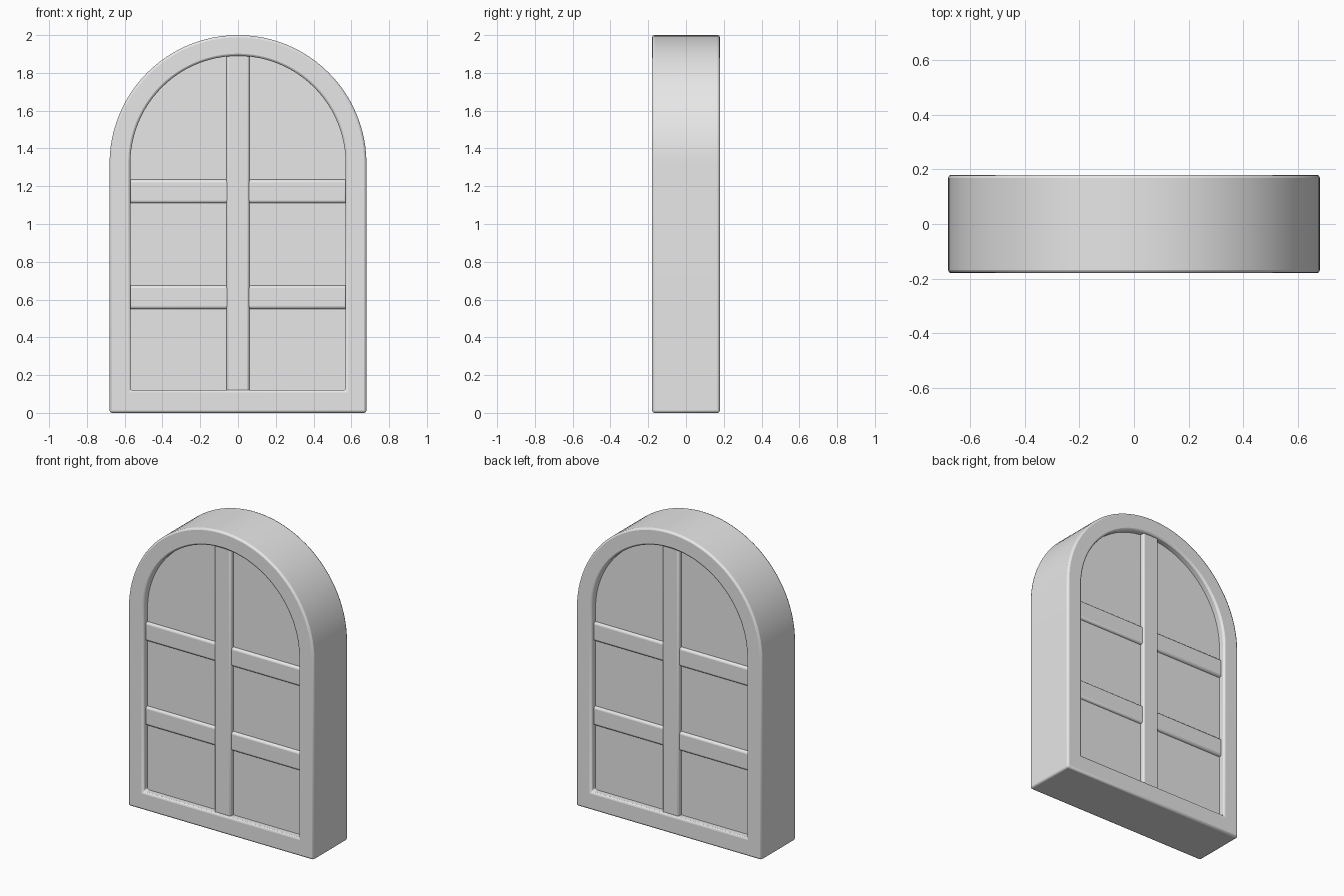
import bpy, bmesh, math

if "Cube" in bpy.data.objects:
    bpy.data.objects.remove(bpy.data.objects["Cube"], do_unlink=True)

SPRING = 1.32      # height where the arch begins
ARC_STEPS = 48

stone = bpy.data.materials.new("light_grey")
stone.use_nodes = True
GREY = (0.8, 0.8, 0.8, 1)
stone.diffuse_color = GREY
stone.node_tree.nodes["Principled BSDF"].inputs["Base Color"].default_value = GREY


def arch_outline(radius, bottom):
    """Points of a round-topped outline, from bottom right over to bottom left."""
    arc = [math.pi * i / ARC_STEPS for i in range(ARC_STEPS + 1)]
    top = [(radius * math.cos(a), SPRING + radius * math.sin(a)) for a in arc]
    return [(radius, bottom)] + top + [(-radius, bottom)]


def finish(name, bm, bevel, segments=2):
    bmesh.ops.recalc_face_normals(bm, faces=bm.faces)
    mesh = bpy.data.meshes.new(name)
    bm.to_mesh(mesh)
    bm.free()
    mesh.materials.append(stone)
    obj = bpy.data.objects.new(name, mesh)
    bpy.context.collection.objects.link(obj)
    if bevel:
        mod = obj.modifiers.new("soft_edges", "BEVEL")
        mod.width = bevel
        mod.segments = segments
        mod.limit_method = "ANGLE"
        mod.angle_limit = math.radians(40)
    bpy.ops.object.select_all(action="DESELECT")
    obj.select_set(True)
    bpy.context.view_layer.objects.active = obj
    bpy.ops.object.shade_smooth_by_angle(angle=math.radians(40))
    return obj


def arch_frame(name, depth):
    """Hollow arch: four matching loops bridged into a closed ring."""
    bm = bmesh.new()
    outer, inner = arch_outline(0.68, 0), arch_outline(0.57, 0.12)
    sections = [(outer, -depth), (outer, depth), (inner, depth), (inner, -depth)]
    loops = [[bm.verts.new((x, y, z)) for x, z in pts] for pts, y in sections]
    n = len(outer)
    for k in range(4):
        a, b = loops[k], loops[(k + 1) % 4]
        for i in range(n):
            j = (i + 1) % n
            bm.faces.new((a[i], a[j], b[j], b[i]))
    return finish(name, bm, 0.012)


def arch_panel(name, depth):
    bm = bmesh.new()
    face = bm.faces.new([bm.verts.new((x, -depth, z)) for x, z in arch_outline(0.58, 0.11)])
    new = bmesh.ops.extrude_face_region(bm, geom=[face])["geom"]
    verts = [v for v in new if isinstance(v, bmesh.types.BMVert)]
    bmesh.ops.translate(bm, verts=verts, vec=(0, 2 * depth, 0))
    return finish(name, bm, 0)


def bar(name, half_width, depth, bottom, top, bevel):
    bm = bmesh.new()
    bmesh.ops.create_cube(bm, size=1)
    for v in bm.verts:
        v.co.x *= 2 * half_width
        v.co.y *= 2 * depth
        v.co.z = bottom if v.co.z < 0 else top
    return finish(name, bm, bevel, 3)


# Surround and the closed panel filling it
arch_frame("arch_frame", 0.18)
arch_panel("window_panel", 0.135)

# Dividing bars, showing on both sides of the panel
bar("vertical_bar", 0.06, 0.162, 0.105, 1.9, 0.012)
for label, z in (("lower", 0.55), ("upper", 1.11)):
    bar(label + "_crossbar", 0.58, 0.152, z, z + 0.125, 0.015)
